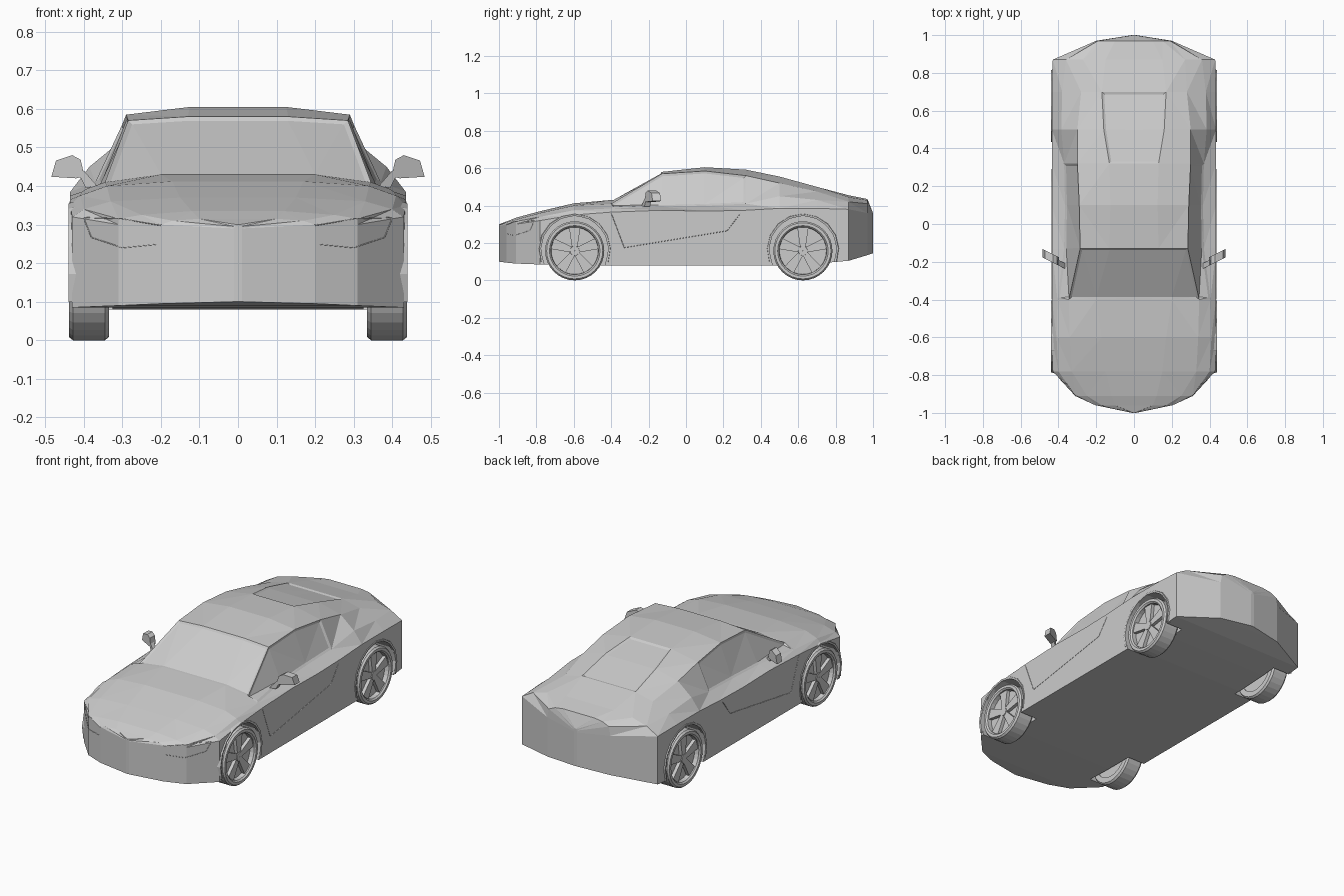
import bpy, bmesh, math
from mathutils import Vector, Matrix
from mathutils.bvhtree import BVHTree

if "Cube" in bpy.data.objects:
    bpy.data.objects.remove(bpy.data.objects["Cube"])

grey = bpy.data.materials.new("plain_grey")
grey.use_nodes = True
colour = (0.6, 0.6, 0.6, 1)
grey.diffuse_color = colour
for node in grey.node_tree.nodes:
    if node.type == "BSDF_PRINCIPLED":
        node.inputs["Base Color"].default_value = colour


def add_object(name, bm):
    """Turn a bmesh into a grey object."""
    bmesh.ops.recalc_face_normals(bm, faces=bm.faces[:])
    mesh = bpy.data.meshes.new(name)
    bm.to_mesh(mesh)
    bm.free()
    mesh.materials.append(grey)
    obj = bpy.data.objects.new(name, mesh)
    bpy.context.collection.objects.link(obj)
    return obj


def add_lathe(bm, profile, centre, steps, start=0, turn=math.tau, closed=True):
    """Sweep (x, radius) points about an axis parallel to x."""
    full = turn >= math.tau
    rings = []
    for k in range(steps if full else steps + 1):
        a = start + turn * k / steps
        rings.append([bm.verts.new(Vector(centre) + Vector((x, r * math.cos(a), r * math.sin(a))))
                      for x, r in profile])
    n = len(profile)
    for k in range(steps):
        a, b = rings[k], rings[(k + 1) % len(rings)]
        for j in range(n if closed else n - 1):
            i = (j + 1) % n
            bm.faces.new((a[j], a[i], b[i], b[j]))
    if not full:
        bm.faces.new(rings[0])
        bm.faces.new(rings[-1])


def add_prism(bm, front, back):
    """Join two matching outlines into a solid."""
    a = [bm.verts.new(p) for p in front]
    b = [bm.verts.new(p) for p in back]
    bm.faces.new(a)
    bm.faces.new(b)
    for i in range(len(a)):
        j = (i + 1) % len(a)
        bm.faces.new((a[i], a[j], b[j], b[i]))


# Body stations: y, side width, floor, side top, belt x z, roof edge x z, crown x z
stations = [
    (-1, .01, .1, .28, .01, .29, .008, .295, .004, .3),
    (-.96, .2, .095, .29, .2, .3, .17, .31, .1, .315),
    (-.91, .31, .09, .3, .31, .315, .25, .325, .12, .335),
    (-.78, .43, .085, .32, .4, .34, .33, .36, .15, .37),
    (-.6, .435, .08, .35, .41, .375, .34, .4, .17, .412),
    (-.4, .435, .08, .365, .405, .385, .345, .41, .2, .43),
    (-.13, .435, .08, .375, .37, .395, .285, .57, .13, .58),
    (.1, .435, .08, .37, .365, .4, .29, .585, .125, .605),
    (.32, .435, .08, .375, .37, .41, .3, .56, .13, .592),
    (.5, .435, .08, .385, .385, .45, .3, .52, .16, .555),
    (.7, .435, .09, .385, .38, .43, .28, .475, .17, .5),
    (.87, .43, .105, .38, .36, .42, .27, .445, .15, .455),
    (.97, .2, .135, .36, .19, .41, .15, .428, .1, .435),
    (1, .01, .145, .34, .008, .35, .006, .358, .004, .36),
]

bm = bmesh.new()
rings = []
for y, w, floor, side, bx, bz, rx, rz, cx, cz in stations:
    half = [(0, floor), (w, floor), (w, side), (bx, bz), (rx, rz), (cx, cz), (0, cz)]
    ring = half + [(-x, z) for x, z in half[-2:0:-1]]
    rings.append([bm.verts.new((x, y, z)) for x, z in ring])
count = len(rings[0])
grid = {}
for i in range(len(rings) - 1):
    a, b = rings[i], rings[i + 1]
    for j in range(count):
        k = (j + 1) % count
        grid[i, j] = bm.faces.new((a[j], a[k], b[k], b[j]))
bm.faces.new(rings[0])
bm.faces.new(rings[-1])
bmesh.ops.recalc_face_normals(bm, faces=bm.faces[:])

# Recessed side windows, windscreen and rear window
windows = [[grid[i, j] for i in (5, 6, 7)] for j in (3, 8)]
windows.append([grid[5, j] for j in (4, 5, 6, 7)])
windows.append([grid[i, j] for i in (8, 9) for j in (5, 6)])
for faces in windows:
    bmesh.ops.inset_region(bm, faces=faces, thickness=.012, depth=-.006, use_even_offset=True)
bmesh.ops.triangulate(bm, faces=bm.faces[:])
surface = BVHTree.FromBMesh(bm)
body = add_object("body", bm)

# Wheel wells cut from the body
wheel_y = (-.595, .625)
wheel_z = radius = .158
well = bmesh.new()
for y in wheel_y:
    for s in (-1, 1):
        rim = [(y + .183 * math.cos(a), .165 + .183 * math.sin(a))
               for a in [math.tau * k / 12 for k in range(12)]]
        add_prism(well, [(s * .325, *p) for p in rim], [(s * .6, *p) for p in rim])
cutter = add_object("wheel_well_cutter", well)
cutter.hide_render = True
cut = body.modifiers.new("wheel_wells", "BOOLEAN")
cut.operation = "DIFFERENCE"
cut.solver = "EXACT"
cut.object = cutter
bpy.context.view_layer.objects.active = body
body.select_set(True)
bpy.ops.object.modifier_apply(modifier=cut.name)
bpy.data.objects.remove(cutter)

# Wheels with recessed rims and five spokes, plus arch lips
tyre = [(.335, .12), (.335, .15), (.345, radius), (.428, radius), (.438, .15),
        (.438, .135), (.43, .127), (.4, .125)]
for y, end in zip(wheel_y, ("front", "rear")):
    for s, side in ((1, "left"), (-1, "right")):
        centre = (0, y, wheel_z)
        bm = bmesh.new()
        add_lathe(bm, [(s * x, r) for x, r in tyre], centre, 32)
        add_object(f"{end}_{side}_tyre", bm)

        bm = bmesh.new()
        add_lathe(bm, [(s * .34, .001), (s * .34, .126), (s * .405, .126), (s * .405, .001)],
                  centre, 32)
        add_lathe(bm, [(s * .4, .001), (s * .4, .03), (s * .428, .025), (s * .428, .001)],
                  centre, 10)
        for k in range(5):
            turn = Matrix.Rotation(math.tau * k / 5, 3, "X")
            spoke = [(-.014, .015), (.014, .015), (.03, .125), (-.03, .125)]
            add_prism(bm, *[[turn @ Vector((s * x, u, v)) + Vector(centre) for u, v in spoke]
                            for x in (.4, .424)])
        add_object(f"{end}_{side}_rim", bm)

        bm = bmesh.new()
        lip = [(s * .42, .18), (s * .437, .18), (s * .439, .19), (s * .42, .196)]
        add_lathe(bm, lip, (0, y, .165), 10, -.35, math.pi + .7)
        add_object(f"{end}_{side}_arch_lip", bm)

# Wing mirrors swept back on short stalks
housing = [(.398, .425), (.408, .468), (.43, .48), (.472, .466), (.484, .424), (.42, .42)]
stalk = [(.365, .4), (.395, .395), (.412, .43), (.4, .44)]
for s, side in ((1, "left"), (-1, "right")):
    bm = bmesh.new()
    for outline, depth in ((housing, .045), (stalk, .03)):
        add_prism(bm, *[[(s * x, d - .225 + (x - .39) * .5, z) for x, z in outline]
                        for d in (0, depth)])
    add_object(f"{side}_mirror", bm)


def add_seam(name, outline, origin, direction):
    """Lay a fine panel line on the body, cast along a direction."""
    curve = bpy.data.curves.new(name, "CURVE")
    curve.dimensions = "3D"
    curve.bevel_depth = .0015
    curve.bevel_resolution = 0
    points = []
    for a, b in zip(outline, outline[1:]):
        for k in range(8):
            p = Vector(a).lerp(Vector(b), k / 8)
            hit = surface.ray_cast(origin(p), Vector(direction))[0]
            if hit:
                points.append(hit)
    line = curve.splines.new("POLY")
    line.points.add(len(points) - 1)
    for point, hit in zip(line.points, points):
        point.co = (*hit, 1)
    curve.materials.append(grey)
    bpy.context.collection.objects.link(bpy.data.objects.new(name, curve))


# Door and headlight panel lines
door = [(-.4, .36), (-.33, .175), (.22, .265), (.3, .37)]
headlight = [(.2, .298), (.3, .315), (.4, .318), (.38, .267), (.3, .24), (.2, .25)]
for s, side in ((1, "left"), (-1, "right")):
    add_seam(f"{side}_door_line", door, lambda p: Vector((s * 2, p.x, p.y)), (-s, 0, 0))
    add_seam(f"{side}_headlight_line", headlight, lambda p: Vector((s * p.x, -2, p.y)), (0, 1, 0))
